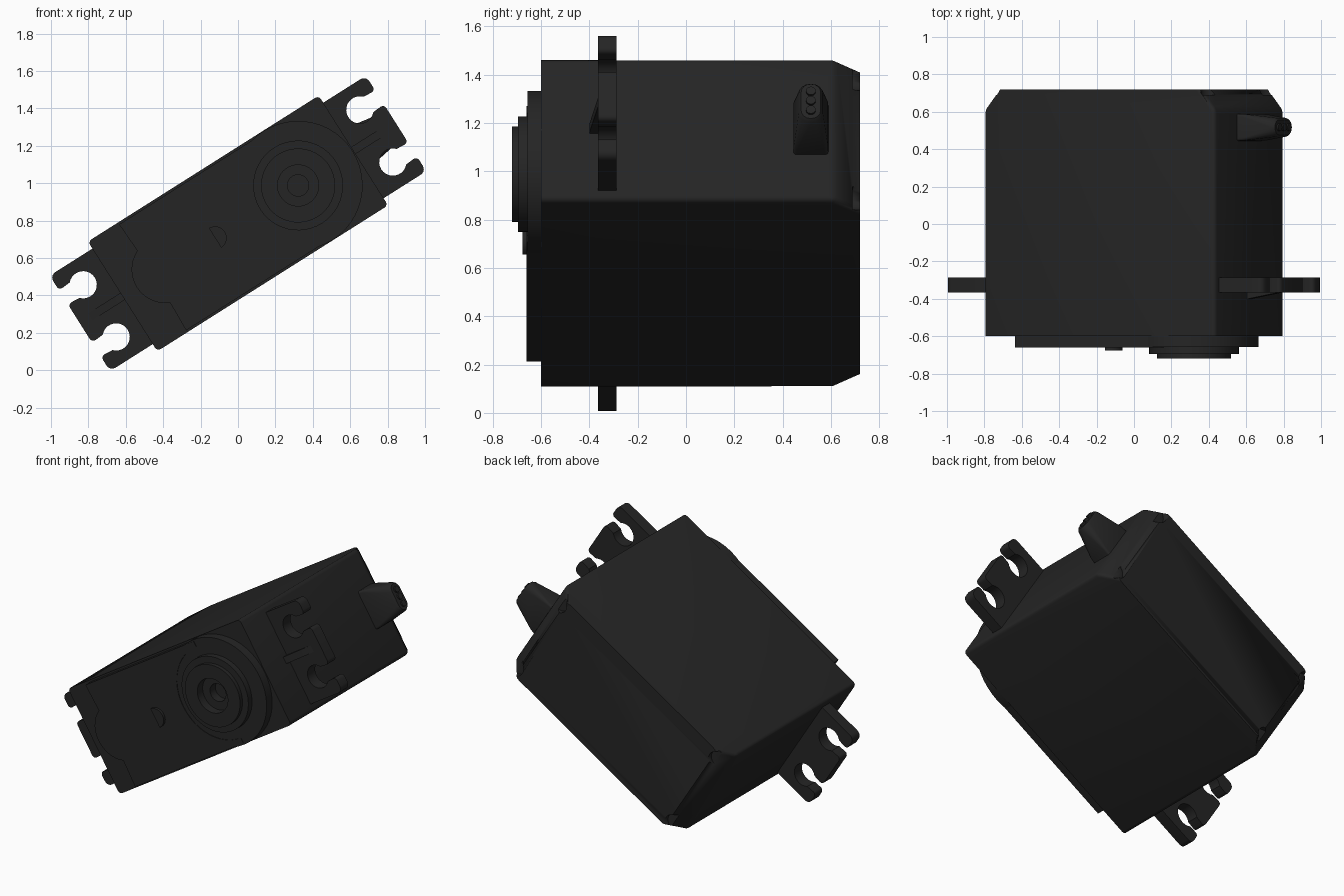
import bpy, bmesh, math
from mathutils import Matrix, Vector

if "Cube" in bpy.data.objects:
    bpy.data.objects.remove(bpy.data.objects["Cube"])

# Local frame: X = long axis of the case, Y = depth, Z = width; tilted afterwards
TILT = Matrix.Translation((0, 0, 0.785)) @ Matrix.Rotation(math.radians(-32.3), 4, 'Y')

black = bpy.data.materials.new("black plastic")
black.diffuse_color = (0.0185, 0.0185, 0.0185, 1)
black.use_nodes = True
black.node_tree.nodes["Principled BSDF"].inputs["Base Color"].default_value = black.diffuse_color


def finish(name, bm, angle=35):
    bmesh.ops.recalc_face_normals(bm, faces=bm.faces[:])
    bm.transform(TILT)
    me = bpy.data.meshes.new(name)
    bm.to_mesh(me)
    bm.free()
    me.materials.append(black)
    ob = bpy.data.objects.new(name, me)
    bpy.context.collection.objects.link(ob)
    bpy.ops.object.select_all(action='DESELECT')
    ob.select_set(True)
    bpy.context.view_layer.objects.active = ob
    bpy.ops.object.shade_smooth_by_angle(angle=math.radians(angle))
    return ob


def arc(cx, cz, r, a0, a1, n):
    return [(cx + r * math.cos(math.radians(a0 + (a1 - a0) * i / n)),
             cz + r * math.sin(math.radians(a0 + (a1 - a0) * i / n))) for i in range(n + 1)]


def loft(bm, rings):
    """Skin a list of equal-length rings of 3D points and cap both ends."""
    rows = [[bm.verts.new(p) for p in ring] for ring in rings]
    n = len(rows[0])
    for a, b in zip(rows, rows[1:]):
        for i in range(n):
            bm.faces.new((a[i], a[(i + 1) % n], b[(i + 1) % n], b[i]))
    bm.faces.new(rows[0])
    bm.faces.new(rows[-1])


def prism(bm, pts, y0, y1):
    loft(bm, [[(x, y, z) for x, z in pts] for y in (y0, y1)])


def rounded_rect(hx, hz, r, n=4):
    pts = []
    for sx, sz, a in ((1, 1, 0), (-1, 1, 90), (-1, -1, 180), (1, -1, 270)):
        pts += arc(sx * (hx - r), sz * (hz - r), r, a, a + 90, n)
    return pts


# Case: side profile with sloped back ends, extruded across the width
bm = bmesh.new()
side = [(-.73, -.6), (.73, -.6), (.73, .61), (.638, .72), (-.638, .72), (-.73, .61)]
loft(bm, [[(x, y, z) for x, y in side] for z in (-.347, .347)])
bmesh.ops.recalc_face_normals(bm, faces=bm.faces[:])
long_edges = [e for e in bm.edges if not (e.verts[0].co.y > .7 and e.verts[1].co.y > .7)
              and not (e.verts[0].co.y < -.5 and e.verts[1].co.y < -.5)]
bmesh.ops.bevel(bm, geom=long_edges, offset=.022, segments=3, profile=.5, affect='EDGES')
case = finish("case", bm)

# Screw pockets in the back corners
bm = bmesh.new()
for sx in (-1, 1):
    for sz in (-1, 1):
        prism(bm, arc(sx * .668, sz * .292, .055, 0, 345, 23), .69, .80)
        outer = [(sx * .668, sz * .292), (sx * .80, sz * .292), (sx * .80, sz * .40), (sx * .668, sz * .40)]
cutter = finish("screw_pocket_cutter", bm)
cutter.hide_render = True
mod = case.modifiers.new("pockets", 'BOOLEAN')
mod.operation, mod.object, mod.solver = 'DIFFERENCE', cutter, 'EXACT'
bpy.context.view_layer.objects.active = case
bpy.ops.object.modifier_apply(modifier=mod.name)
bpy.data.objects.remove(cutter)

# Raised front plate with a round bulge at one end and an opening for the hub
bm = bmesh.new()
plate = (arc(.38, 0, .30, 90, 270, 24) + [(.38, -.335), (-.54, -.335)]
         + arc(-.46, 0, .18, 246, 114, 14) + [(-.54, .335), (.38, .335)])
prism(bm, plate, -.66, -.59)
finish("front_plate", bm)

# D-shaped nub on the plate
bm = bmesh.new()
prism(bm, arc(-.145, 0, .062, -90, 90, 12), -.677, -.65)
finish("plate_nub", bm)

# Output hub: stepped rings with a stepped socket
bm = bmesh.new()
prof = [(.345, -.59), (.345, -.657), (.24, -.657), (.24, -.695), (.198, -.695), (.198, -.72),
        (.11, -.72), (.11, -.665), (.057, -.665), (.057, -.61)]
loft(bm, [[(.38 + x, y, z) for x, z in arc(0, 0, r, 0, 352.5, 47)] for r, y in prof])
finish("output_hub", bm)

# Mounting ears with two open screw slots each, and a wedge rib
for side_name, s in (("right", 1), ("left", -1)):
    bm = bmesh.new()
    half = [(.71, .302)] + arc(.965, .267, .035, 90, 0, 5) + arc(.978, .232, .022, 0, -90, 4)
    half += arc(.875, .165, .073, 42, 318, 20)
    half += arc(.978, .098, .022, 90, 0, 4)
    ear = half + [(x, -z) for x, z in reversed(half)]
    prism(bm, [(s * x, z) for x, z in ear], -.365, -.287)
    finish(side_name + "_mounting_ear", bm)

    bm = bmesh.new()
    wedge = [(.71, -.402), (.735, -.40), (.94, -.364), (.94, -.35), (.71, -.35)]
    loft(bm, [[(s * x, y, z) for x, y in wedge] for z in (-.022, .022)])
    finish(side_name + "_ear_rib", bm)

# Tapered cable boot on the end face
bm = bmesh.new()
boot = [(.70, .128, .073, .012), (.765, .122, .071, .014), (.93, .094, .05, .046), (.945, .084, .040, .038)]
loft(bm, [[(u, .517 + y, z) for y, z in rounded_rect(hy, hz, r)] for u, hz, hy, r in boot])
finish("cable_boot", bm)

# Three wire ends in the boot tip
bm = bmesh.new()
for z in (-.046, 0, .046):
    loft(bm, [[(u, .517 + y, z + w) for y, w in arc(0, 0, .02, 0, 330, 11)] for u in (.93, .955)])
finish("cable_wires", bm)
